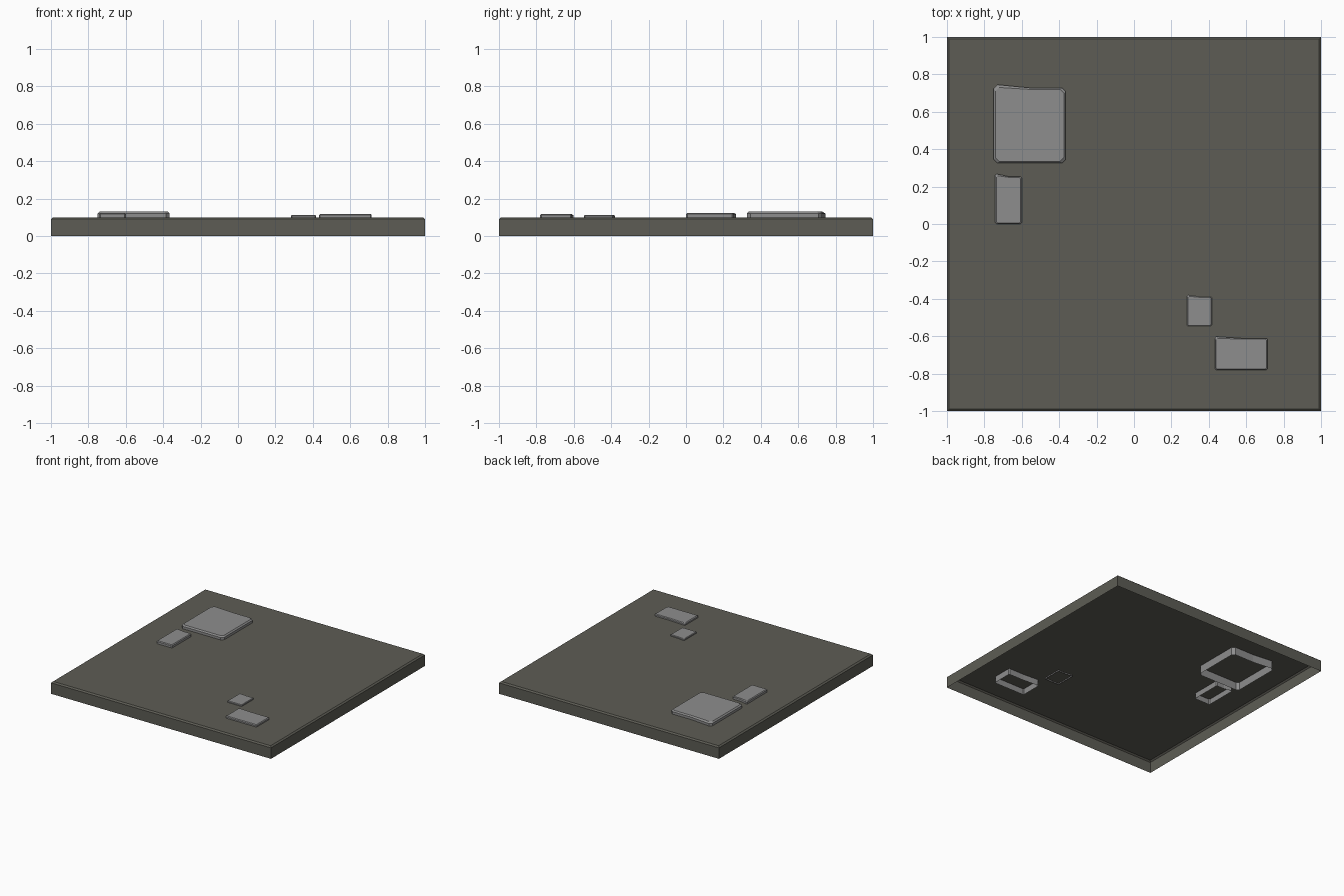
import bpy, bmesh

if "Cube" in bpy.data.objects:
    bpy.data.objects.remove(bpy.data.objects["Cube"])


def material(name, rgb):
    m = bpy.data.materials.new(name)
    m.diffuse_color = (*rgb, 1)
    m.use_nodes = True
    m.node_tree.nodes["Principled BSDF"].inputs["Base Color"].default_value = m.diffuse_color
    return m


def open_shell(name, rings, mat):
    """Stack of equal-length rings, capped on top and open underneath."""
    bm = bmesh.new()
    loops = [[bm.verts.new(p) for p in ring] for ring in rings]
    n = len(loops[0])
    for a, b in zip(loops, loops[1:]):
        for i in range(n):
            j = (i + 1) % n
            bm.faces.new((a[i], a[j], b[j], b[i]))
    bm.faces.new(loops[-1])
    me = bpy.data.meshes.new(name)
    bm.to_mesh(me)
    bm.free()
    me.materials.append(mat)
    ob = bpy.data.objects.new(name, me)
    bpy.context.collection.objects.link(ob)
    return ob


def square(s, z):
    return [(-s, -s, z), (s, -s, z), (s, s, z), (-s, s, z)]


def stone_ring(x0, x1, y0, y1, c, jog, z):
    """Chamfered rectangle whose back edge rises towards the left corner."""
    xm = x0 + (x1 - x0) * 0.5
    return [(x0 + c, y0, z), (x1 - c, y0, z), (x1, y0 + c, z),
            (x1, y1 - jog - c, z), (x1 - c, y1 - jog, z), (xm, y1 - jog, z),
            (x0 + c, y1, z), (x0, y1 - c, z), (x0, y0 + c, z)]


def stone(name, x0, x1, y0, y1, low, top, c, jog, b):
    rings = [stone_ring(x0, x1, y0, y1, c, jog, low),
             stone_ring(x0, x1, y0, y1, c, jog, top - b),
             stone_ring(x0 + b, x1 - b, y0 + b, y1 - b - jog * 0.3,
                        c, jog * 0.6, top)]
    open_shell(name, rings, stone_mat)


earth_mat = material("dark_earth", (0.11, 0.108, 0.09))
stone_mat = material("stone_grey", (0.27, 0.27, 0.27))

# Hollow ground tile with a small bevel around the top
open_shell("ground_tile", [square(1, 0), square(1, 0.09), square(0.988, 0.1)], earth_mat)

# Flat paving stones sunk through the tile
stone("large_stone", -0.75, -0.365, 0.325, 0.745, 0.035, 0.13, 0.02, 0.017, 0.01)
stone("tall_stone", -0.742, -0.6, 0.0, 0.268, 0.055, 0.123, 0.007, 0.014, 0.006)
stone("small_stone", 0.284, 0.416, -0.546, -0.38, 0.09, 0.112, 0.005, 0.009, 0.004)
stone("wide_stone", 0.432, 0.715, -0.78, -0.602, 0.05, 0.117, 0.007, 0.009, 0.006)
